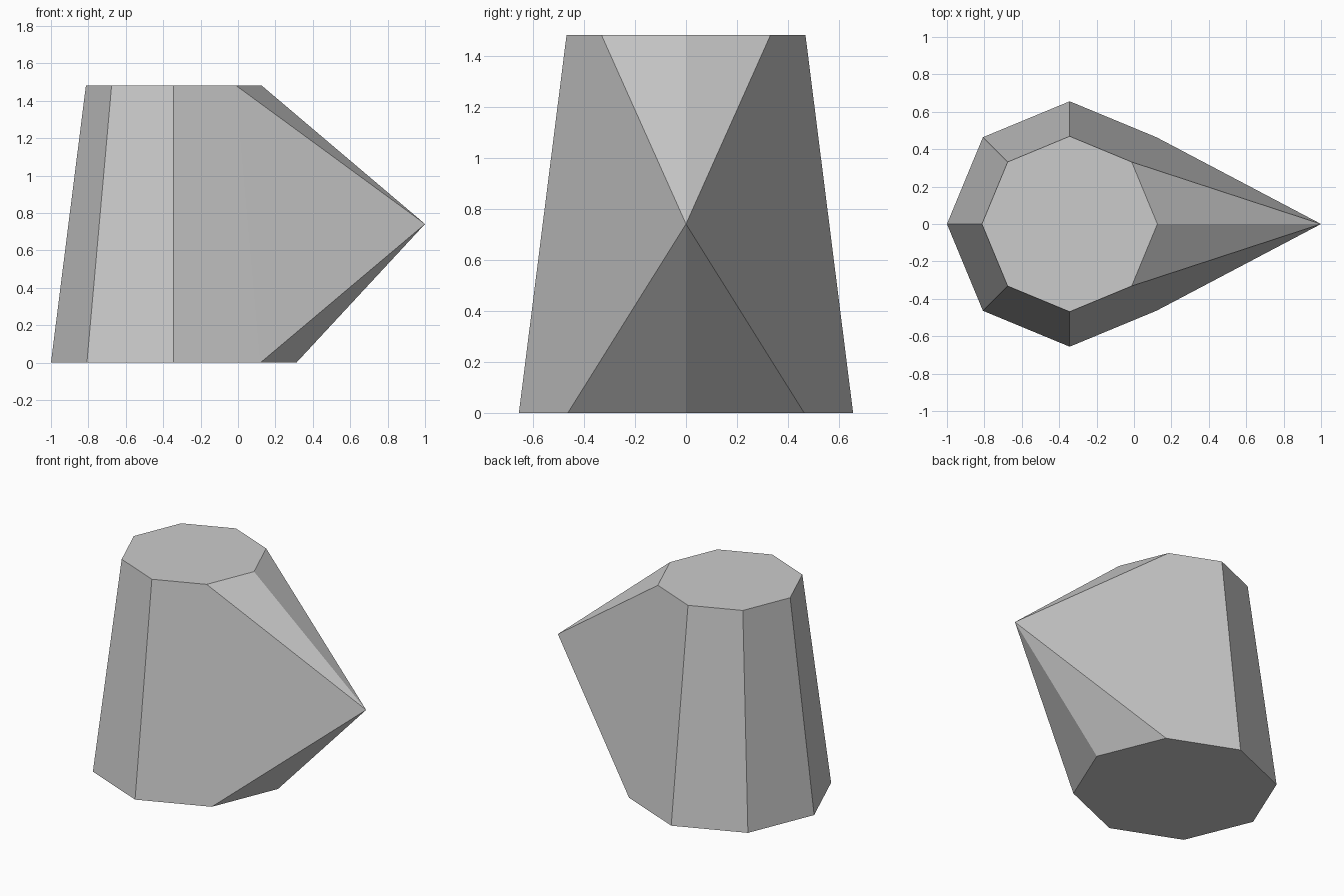
import bpy, bmesh
from mathutils import Matrix

old = bpy.data.objects.get("Cube")
if old:
    bpy.data.objects.remove(old, do_unlink=True)

HEIGHT = 1.483
CENTRE_X = -0.344
BASE_R, TOP_R = 0.656, 0.469

# Plain grey material
grey = bpy.data.materials.new("light_grey")
grey.use_nodes = True
colour = (0.6, 0.6, 0.6, 1)
grey.diffuse_color = colour
grey.node_tree.nodes["Principled BSDF"].inputs["Base Color"].default_value = colour

# Tapered eight-sided body
bm = bmesh.new()
bmesh.ops.create_cone(bm, cap_ends=True, segments=8, radius1=BASE_R, radius2=TOP_R,
                      depth=HEIGHT, matrix=Matrix.Translation((CENTRE_X, 0, HEIGHT / 2)))

# Open the two sides that meet at +x
upright = [e for e in bm.edges
           if abs(e.verts[0].co.z - e.verts[1].co.z) > HEIGHT / 2]
ridge = max(upright, key=lambda e: e.verts[0].co.x + e.verts[1].co.x)
bmesh.ops.delete(bm, geom=[ridge], context='EDGES')

# Close the opening with a fan of triangles to the point
rim = [e for e in bm.edges if e.is_boundary]
tip = bm.verts.new((1, 0, HEIGHT / 2))
for edge in rim:
    bm.faces.new((edge.verts[0], edge.verts[1], tip))

bmesh.ops.recalc_face_normals(bm, faces=bm.faces)
mesh = bpy.data.meshes.new("pointed_body")
bm.to_mesh(mesh)
bm.free()
mesh.materials.append(grey)
body = bpy.data.objects.new("pointed_body", mesh)
bpy.context.collection.objects.link(body)
